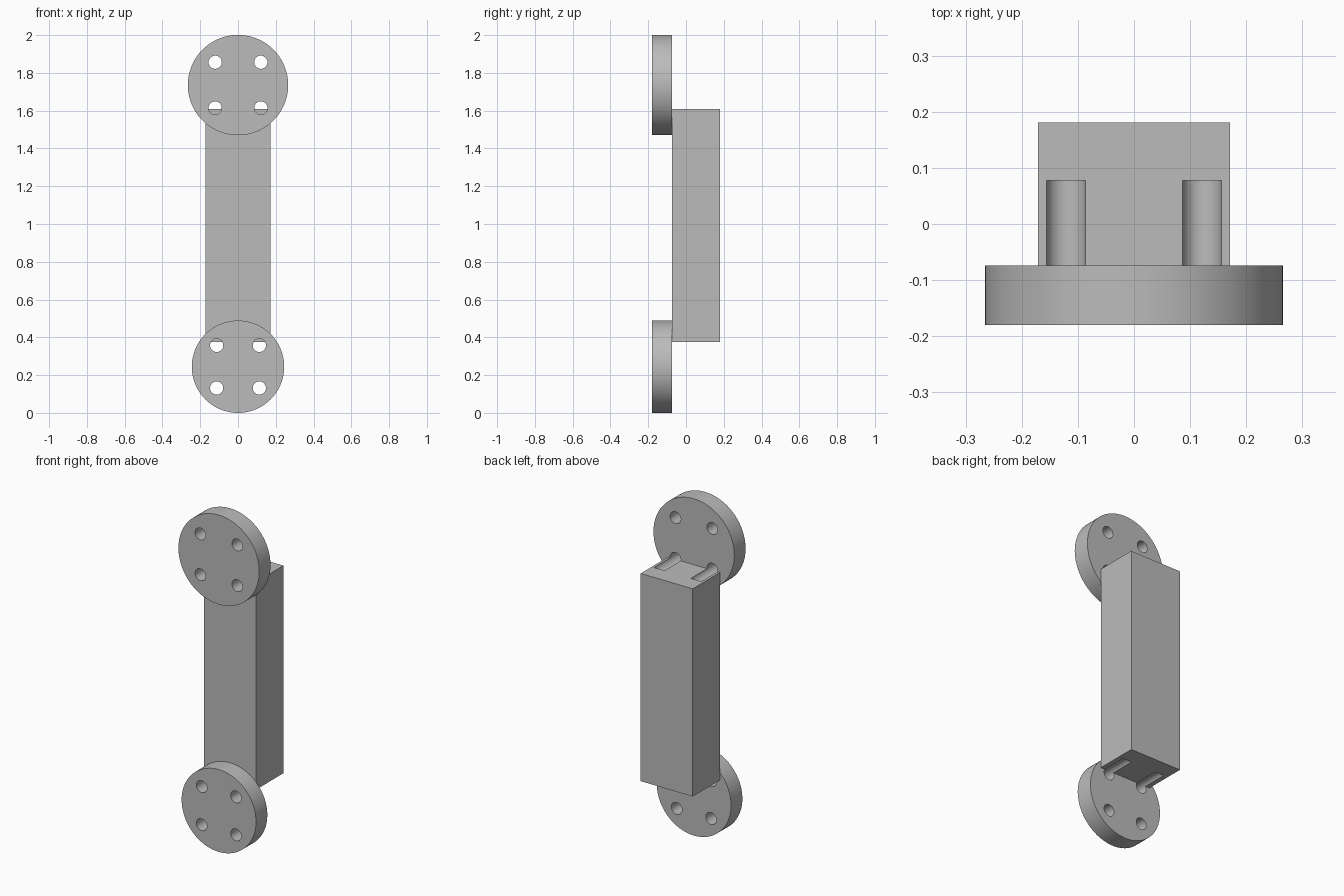
import bpy
import math

if "Cube" in bpy.data.objects:
    bpy.data.objects.remove(bpy.data.objects["Cube"], do_unlink=True)

FRONT, JOINT, BACK = -0.18, -0.074, 0.181
HOLE_END = 0.0775
HOLE_RADIUS = 0.035

grey = bpy.data.materials.new("plain_grey")
grey.use_nodes = True
colour = (0.5, 0.5, 0.5, 1)
grey.diffuse_color = colour
grey.node_tree.nodes["Principled BSDF"].inputs["Base Color"].default_value = colour


def cylinder(name, x, z, radius, y0, y1, sides):
    """Cylinder lying along y."""
    bpy.ops.mesh.primitive_cylinder_add(
        vertices=sides, radius=radius, depth=y1 - y0,
        location=(x, (y0 + y1) / 2, z), rotation=(math.pi / 2, 0, 0))
    obj = bpy.context.object
    obj.name = name
    obj.data.materials.append(grey)
    return obj


def drill(obj, cutters):
    """Cut every bolt hole out of a part."""
    bpy.ops.object.select_all(action="DESELECT")
    obj.select_set(True)
    bpy.context.view_layer.objects.active = obj
    for cutter in cutters:
        mod = obj.modifiers.new("bolt_hole", "BOOLEAN")
        mod.operation = "DIFFERENCE"
        mod.solver = "EXACT"
        mod.object = cutter
        bpy.ops.object.modifier_apply(modifier=mod.name)
    bpy.ops.object.shade_smooth_by_angle(angle=math.radians(30))


# Round flanges, each with four bolt holes that run on into the bar
all_cutters = []
for name, z, radius, spacing in (("upper_flange", 1.7355, 0.2655, 0.121),
                                 ("lower_flange", 0.2445, 0.2445, 0.113)):
    flange = cylinder(name, 0, z, radius, FRONT, JOINT, 128)
    cutters = [cylinder("hole_cutter", sx * spacing, z + sz * spacing,
                        HOLE_RADIUS, FRONT - 0.1, HOLE_END, 48)
               for sx in (-1, 1) for sz in (-1, 1)]
    drill(flange, cutters)
    all_cutters += cutters

# Rectangular bar behind the flanges, grooved at both ends by the holes
bottom, top = 0.375, 1.609
bpy.ops.mesh.primitive_cube_add(
    size=1, location=(0, (JOINT + BACK) / 2, (bottom + top) / 2))
bar = bpy.context.object
bar.name = "bar"
bar.scale = (0.342, BACK - JOINT, top - bottom)
bpy.ops.object.transform_apply(location=False, rotation=False, scale=True)
bar.data.materials.append(grey)
drill(bar, all_cutters)

for cutter in all_cutters:
    bpy.data.objects.remove(cutter, do_unlink=True)
